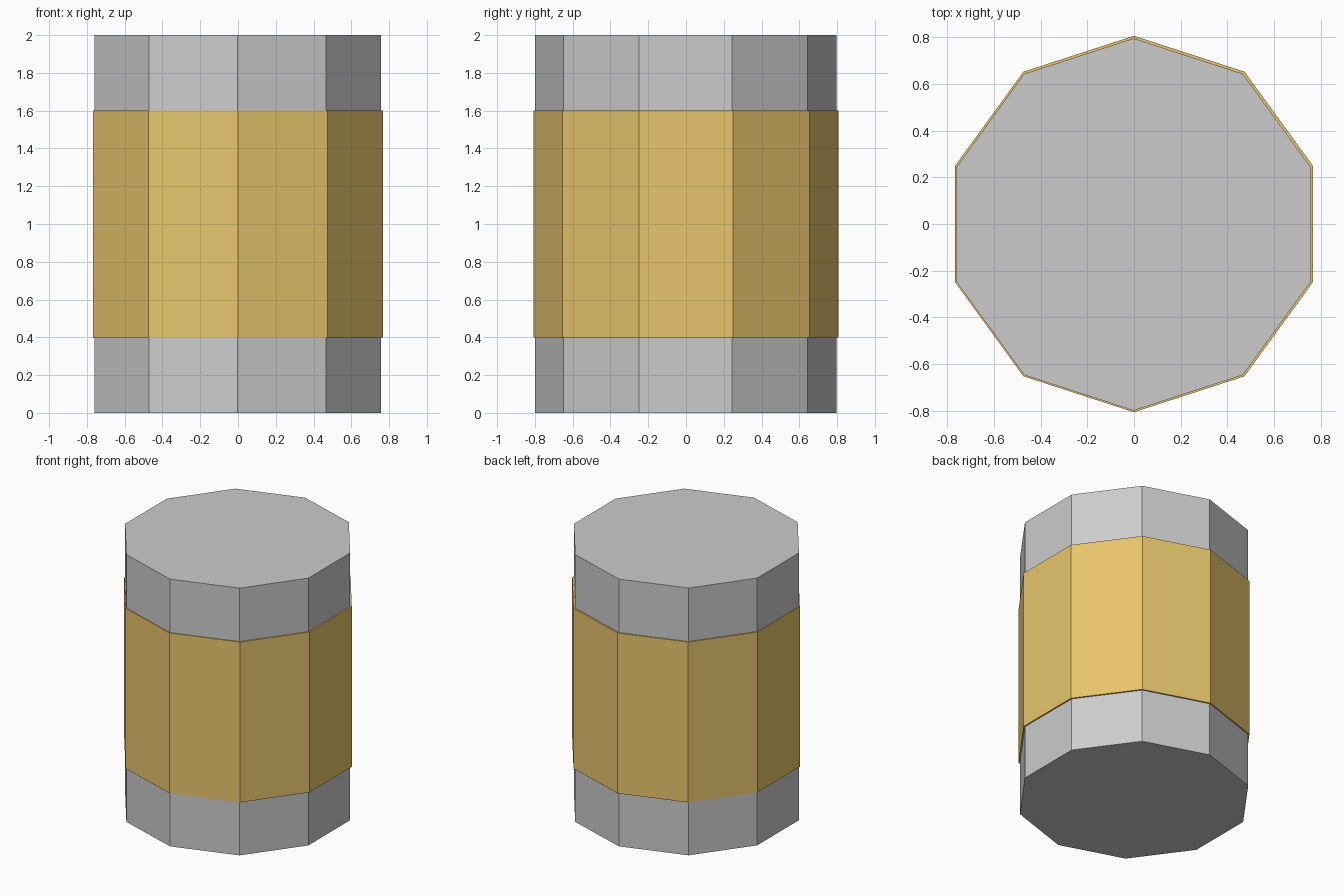
import bpy

if "Cube" in bpy.data.objects:
    bpy.data.objects.remove(bpy.data.objects["Cube"])

SIDES = 10  # corners fall on +y and -y


def drum(name, radius, z0, z1, x=0.0, y=0.0):
    bpy.ops.mesh.primitive_cylinder_add(
        vertices=SIDES, radius=radius, depth=z1 - z0,
        location=(x, y, (z0 + z1) / 2))
    obj = bpy.context.object
    obj.name = name
    return obj


# Grey can body
drum("can_body", 0.798, 0.0, 2.0, -0.002, -0.002)

# Slightly proud wrap-around band
band = drum("label_band", 0.807, 0.4, 1.6)
mat = bpy.data.materials.new("band_yellow")
mat.diffuse_color = (0.8, 0.56, 0.15, 1.0)
mat.use_nodes = True
mat.node_tree.nodes["Principled BSDF"].inputs["Base Color"].default_value = mat.diffuse_color
band.data.materials.append(mat)
